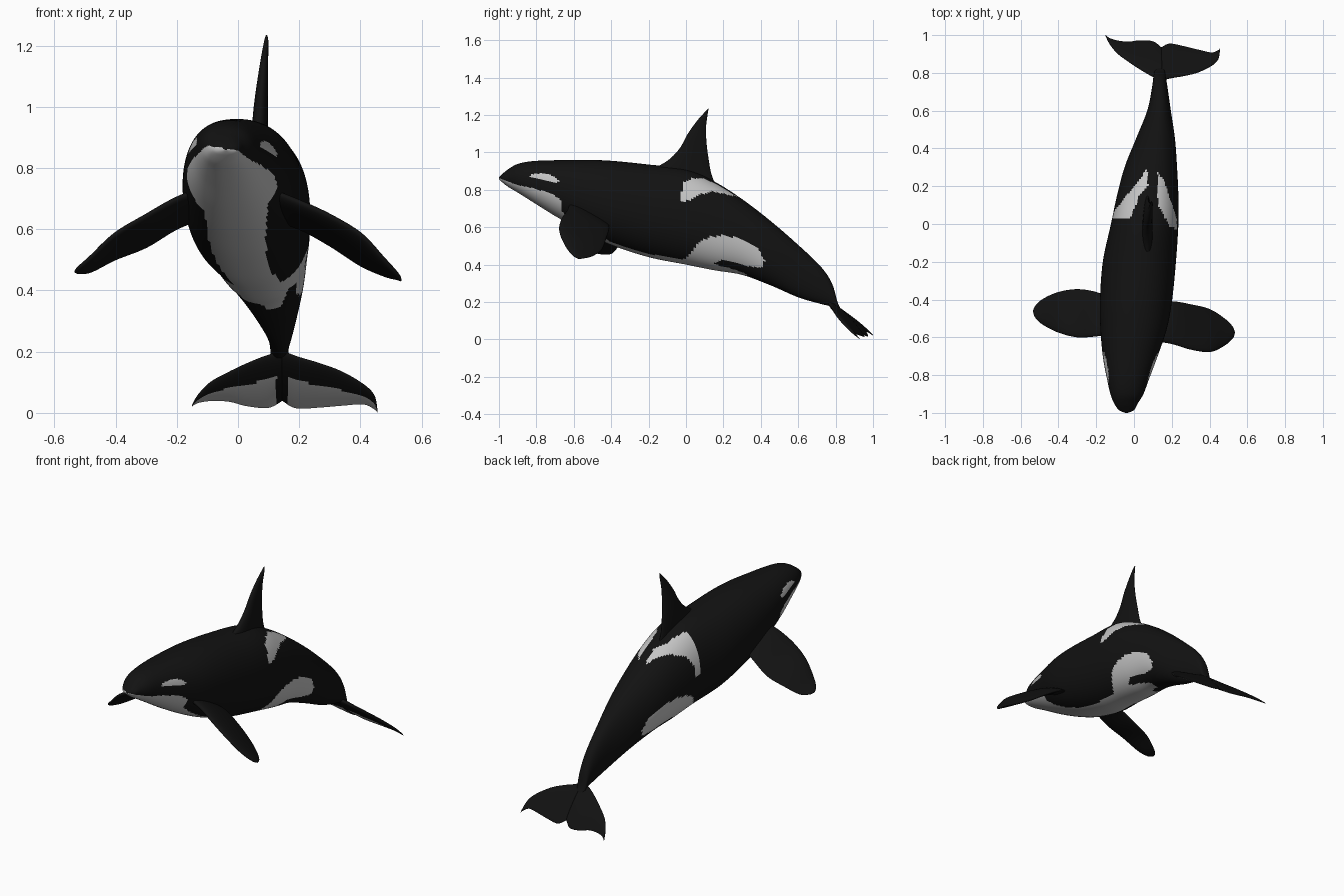
import bpy, bmesh, math
from mathutils import Vector


def material(name, v):
    m = bpy.data.materials.new(name)
    m.diffuse_color = (v, v, v, 1)
    return m


MATS = [material("glossy black", 0.006), material("soft white", 0.55)]


def spline(rows, steps):
    """Catmull-Rom through rows of numbers."""
    out, n = [], len(rows)
    for i in range(n - 1):
        p0, p1, p2, p3 = (rows[max(0, min(n - 1, i + k))] for k in (-1, 0, 1, 2))
        for k in range(steps):
            t = k / steps
            out.append([0.5 * (2 * b + (c - a) * t + (2 * a - 5 * b + 4 * c - d) * t * t
                        + (3 * b - a - 3 * c + d) * t ** 3)
                        for a, b, c, d in zip(p0, p1, p2, p3)])
    return out + [list(rows[-1])]


def loft(name, rings, rule):
    """Skin closed rings, cap the ends, colour each face by rule(centre, normal, fraction)."""
    bm = bmesh.new()
    tag = bm.faces.layers.float.new("fraction")
    vs = [[bm.verts.new(p) for p in r] for r in rings]
    n = len(vs[0])
    for a, b in zip(vs, vs[1:]):
        for j in range(n):
            k = (j + 1) % n
            f = bm.faces.new((a[j], a[k], b[k], b[j]))
            f[tag] = (1 - math.cos(2 * math.pi * (j + 0.5) / n)) / 2
    bm.faces.new(vs[0])
    bm.faces.new(vs[-1])
    bmesh.ops.recalc_face_normals(bm, faces=bm.faces)
    for f in bm.faces:
        f.smooth = True
        f.material_index = int(rule(f.calc_center_median(), f.normal, f[tag]))
    bm.faces.layers.float.remove(tag)
    me = bpy.data.meshes.new(name)
    bm.to_mesh(me)
    bm.free()
    for m in MATS:
        me.materials.append(m)
    ob = bpy.data.objects.new(name, me)
    bpy.context.collection.objects.link(ob)
    return ob


def inside(poly, u, v):
    hit = False
    for (a, b), (c, d) in zip(poly, poly[1:] + poly[:1]):
        if (b > v) != (d > v) and u < (c - a) * (v - b) / (d - b) + a:
            hit = not hit
    return hit


# painted patches: side outlines are (y, z), top outlines are (x, y)
CHIN = [(-1.02, .87), (-.9, .825), (-.8, .805), (-.7, .77), (-.66, .735), (-.665, .69),
        (-.645, .63), (-.6, .5), (-1.02, .5)]
EYE_PATCH = [(-.845, .867), (-.82, .884), (-.77, .888), (-.71, .875), (-.68, .852),
             (-.685, .835), (-.74, .843), (-.8, .858)]
FLANK = [(-.04, .405), (.02, .45), (.06, .51), (.12, .548), (.19, .557), (.3, .54), (.39, .48),
         (.42, .42), (.41, .385), (.34, .39), (.25, .415), (.19, .425), (.15, .41),
         (.18, .39), (.27, .37), (.2, .33), (0, .37)]
SADDLE_RIGHT = [(-.04, .735), (-.025, .78), (-.01, .84), (.03, .86), (.1, .86), (.18, .82),
                (.27, .765), (.14, .79), (.07, .775), (.02, .745)]
SADDLE_LEFT = [(-.12, .03), (-.02, .03), (.01, .1), (.03, .16), (.075, .2), (.07, .3),
               (.04, .25), (-.04, .15), (-.11, .06)]
BELLY = [(-.11, -.7), (-.1, -.5), (-.07, -.3), (-.03, -.15), (-.01, 0), (.03, .1), (.07, .25),
         (.1, .33), (.14, .33), (.16, .2), (.15, .05), (.13, -.1), (.1, -.25), (.09, -.5), (.1, -.7)]


def body_rule(c, n, s):
    x, y, z = c
    left = x < .06 + .11 * y
    zs = z - .025 if left else z      # the body is rolled slightly
    if n.z < .3 and inside(CHIN, y, zs):
        return 1
    if inside(EYE_PATCH, y, z - .01 if left else z):
        return 1
    if n.z < .3 and inside(FLANK, y, z):
        return 1
    if n.z < 0 and inside(BELLY, x, y):
        return 1
    if left:
        return n.z > 0 and inside(SADDLE_LEFT, x, y)
    return x > .11 and inside(SADDLE_RIGHT, y, z)


# body: y, left x, right x, bottom z, top z
BODY = [(-1, -.045, -.035, .858, .868), (-.985, -.08, 0, .842, .882), (-.95, -.105, .02, .815, .91),
        (-.9, -.125, .05, .785, .938), (-.82, -.143, .08, .735, .953), (-.7, -.165, .125, .66, .958),
        (-.55, -.178, .175, .575, .96), (-.4, -.18, .202, .505, .955), (-.2, -.165, .222, .44, .935),
        (0, -.122, .235, .40, .91), (.15, -.09, .235, .37, .845), (.3, -.05, .228, .345, .75),
        (.45, .01, .217, .29, .635), (.6, .07, .195, .225, .505), (.72, .095, .178, .19, .39),
        (.78, .103, .168, .175, .30), (.81, .11, .162, .155, .2), (.83, .125, .15, .14, .16)]
SIDES = 112


def body_ring(y, xl, xr, zb, zt):
    ring = []
    for j in range(SIDES):
        a = 2 * math.pi * j / SIDES
        ca, sa = (math.copysign(abs(v) ** .92, v) for v in (math.cos(a), math.sin(a)))
        ring.append(Vector(((xl + xr) / 2 + (xr - xl) / 2 * ca, y, (zb + zt) / 2 + (zt - zb) / 2 * sa)))
    return ring


loft("body", [body_ring(*r) for r in spline(BODY, 12)], body_rule)


def fin(name, stations, rule=lambda c, n, s: 0, sides=32):
    """Stations are leading xyz, trailing xyz, half thickness."""
    rows = spline(stations, 8)
    first, last = rows[0], rows[-3]
    span = Vector(last[:3]) + Vector(last[3:6]) - Vector(first[:3]) - Vector(first[3:6])
    mid = rows[len(rows) // 2]
    normal = (Vector(mid[3:6]) - Vector(mid[:3])).cross(span).normalized()
    rings = []
    for r in rows:
        lead, trail = Vector(r[:3]), Vector(r[3:6])
        ring = []
        for j in range(sides):
            a = 2 * math.pi * j / sides
            s = (1 - math.cos(a)) / 2
            ring.append(lead.lerp(trail, s) + normal * r[6] * math.sin(a) * (1.25 - .6 * s))
        rings.append(ring)
    return loft(name, rings, rule)


# dorsal fin
fin("dorsal_fin", [
    (.072, -.20, .90, .072, .17, .80, .03), (.072, -.10, .955, .072, .137, .88, .027),
    (.074, -.035, 1.02, .076, .12, .97, .023), (.08, .01, 1.10, .082, .11, 1.05, .018),
    (.086, .06, 1.17, .088, .107, 1.13, .012), (.092, .105, 1.22, .093, .115, 1.20, .007),
    (.093, .119, 1.235, .093, .121, 1.234, .002)])

# pectoral flippers, posed differently on each side
fin("left_flipper", [
    (-.10, -.58, .74, -.10, -.40, .64, .022), (-.2, -.595, .70, -.2, -.36, .60, .022),
    (-.3, -.60, .645, -.3, -.345, .54, .02), (-.4, -.575, .585, -.4, -.36, .50, .018),
    (-.48, -.535, .51, -.48, -.395, .46, .014), (-.52, -.50, .475, -.52, -.43, .455, .009),
    (-.533, -.47, .462, -.533, -.455, .458, .003)])
fin("right_flipper", [
    (.10, -.62, .73, .10, -.43, .63, .022), (.2, -.635, .69, .2, -.41, .60, .022),
    (.3, -.665, .645, .3, -.425, .545, .02), (.4, -.678, .585, .4, -.45, .48, .018),
    (.47, -.65, .51, .48, -.50, .445, .014), (.52, -.61, .455, .52, -.54, .435, .009),
    (.533, -.58, .435, .533, -.57, .43, .003)])


# tail flukes lie on one sloping plane, white underneath
def fluke(name, outline):
    def z(x, y):
        return .04 - .92 * (y - .935) - .14 * (x - .145)

    def rule(c, n, s):
        dx = abs(c.x - .145)
        return n.dot(Vector((.14, .92, 1))) < 0 and dx > .02 and s > .35 + .6 * dx

    fin(name, [(a, b, z(a, b), c, d, z(c, d), t) for a, b, c, d, t in outline], rule, 48)


fluke("left_fluke", [
    (.145, .76, .145, .935, .02), (.09, .785, .10, .967, .017), (.03, .82, .03, .972, .014),
    (-.03, .86, -.03, .965, .012), (-.09, .905, -.09, .972, .009), (-.13, .955, -.13, .985, .006),
    (-.15, .995, -.15, 1.0, .002)])
fluke("right_fluke", [
    (.145, .76, .145, .935, .02), (.20, .773, .19, .955, .017), (.27, .785, .27, .94, .014),
    (.34, .803, .34, .923, .012), (.41, .837, .41, .908, .009), (.445, .87, .445, .92, .006),
    (.455, .915, .455, .93, .002)])
